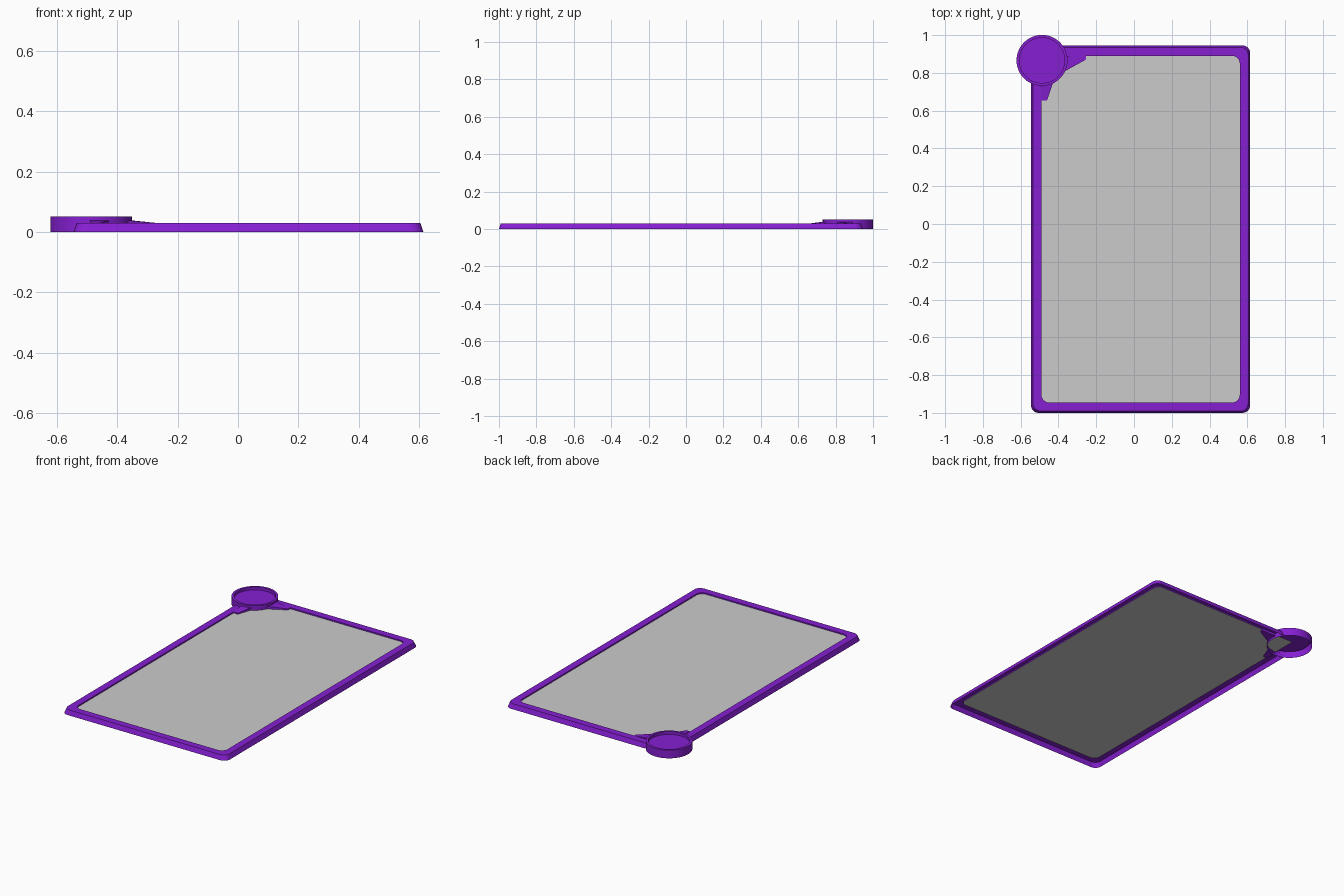
import bpy, bmesh
from math import sin, cos, pi, sqrt

if "Cube" in bpy.data.objects:
    bpy.data.objects.remove(bpy.data.objects["Cube"])

X0, X1, Y0, Y1 = -0.545, 0.615, -1.0, 0.945   # frame footprint
CX, CY, R = -0.487, 0.866, 0.135              # corner cup
PANEL_Z = 0.022

purple = bpy.data.materials.new("purple")
purple.diffuse_color = (0.24, 0.014, 0.65, 1)
purple.use_nodes = True
purple.node_tree.nodes["Principled BSDF"].inputs["Base Color"].default_value = purple.diffuse_color


def make(name, bm, mat=None):
    bmesh.ops.recalc_face_normals(bm, faces=bm.faces)
    me = bpy.data.meshes.new(name)
    bm.to_mesh(me)
    bm.free()
    ob = bpy.data.objects.new(name, me)
    bpy.context.collection.objects.link(ob)
    if mat:
        me.materials.append(mat)
    bpy.context.view_layer.objects.active = ob
    ob.select_set(True)
    bpy.ops.object.shade_smooth_by_angle(angle=0.6)
    ob.select_set(False)
    return ob


def frame_path(o, r, n=6):
    """Clockwise outline inset by o, from the cup's right side round to its lower side."""
    x0, x1, y0, y1 = X0 + o, X1 - o, Y0 + o, Y1 - o
    pts = [(CX + sqrt(R * R - (y1 - CY) ** 2), y1)]
    for cx, cy, a0 in ((x1 - r, y1 - r, pi / 2), (x1 - r, y0 + r, 0), (x0 + r, y0 + r, -pi / 2)):
        for i in range(n + 1):
            a = a0 - pi / 2 * i / n
            pts.append((cx + r * cos(a), cy + r * sin(a)))
    pts.append((x0, CY - sqrt(R * R - (x0 - CX) ** 2)))
    return pts


# Frame: open-bottomed shell with sloped outer wall, flat top and small inner lip
bm = bmesh.new()
rows = []
for o, z in ((0, 0), (0.010, 0.03), (0.055, 0.03), (0.055, PANEL_Z)):
    rows.append([bm.verts.new((x, y, z)) for x, y in frame_path(o, 0.04)])
for a, b in zip(rows, rows[1:]):
    for i in range(len(a) - 1):
        bm.faces.new((a[i], a[i + 1], b[i + 1], b[i]))
make("frame", bm, purple)

# Panel: thin sheet, its hidden corner runs under the cup
bm = bmesh.new()
outline = frame_path(0.055, 0.04)[1:-1] + [(X0 + 0.055, Y1 - 0.055)]
face = bm.faces.new([bm.verts.new((x, y, PANEL_Z)) for x, y in outline])
face.normal_update()
panel = make("panel", bm)
if panel.data.polygons[0].normal.z < 0:
    panel.data.flip_normals()

# Cup: outer wall, rim, inner wall and raised floor, hollow underneath
bm = bmesh.new()
N = 48
rings = [[bm.verts.new((CX + r * cos(2 * pi * i / N), CY + r * sin(2 * pi * i / N), z))
          for i in range(N)]
         for r, z in ((R, 0), (R, 0.052), (0.12, 0.052), (0.12, 0.034))]
for a, b in zip(rings, rings[1:]):
    for i in range(N):
        j = (i + 1) % N
        bm.faces.new((a[i], a[j], b[j], b[i]))
bm.faces.new(rings[-1])
make("corner_cup", bm, purple)


# Gussets: sloped wedges bracing the cup against the frame
def gusset(name, root, tip):
    bm = bmesh.new()
    pts = [(p, 0.039) for p in root] + [(p, 0.029) for p in tip]
    top = [bm.verts.new((*p, z)) for p, z in pts]
    low = [bm.verts.new((*p, 0.014)) for p, z in pts]
    bm.faces.new(top)
    bm.faces.new(low[::-1])
    for i in range(4):
        j = (i + 1) % 4
        bm.faces.new((top[i], low[i], low[j], top[j]))
    make(name, bm, purple)


gusset("gusset_right", [(-0.354, 0.89), (-0.364, 0.81)], [(-0.255, 0.87), (-0.255, 0.89)])
gusset("gusset_lower", [(-0.49, 0.731), (-0.43, 0.744)], [(-0.46, 0.655), (-0.49, 0.655)])
